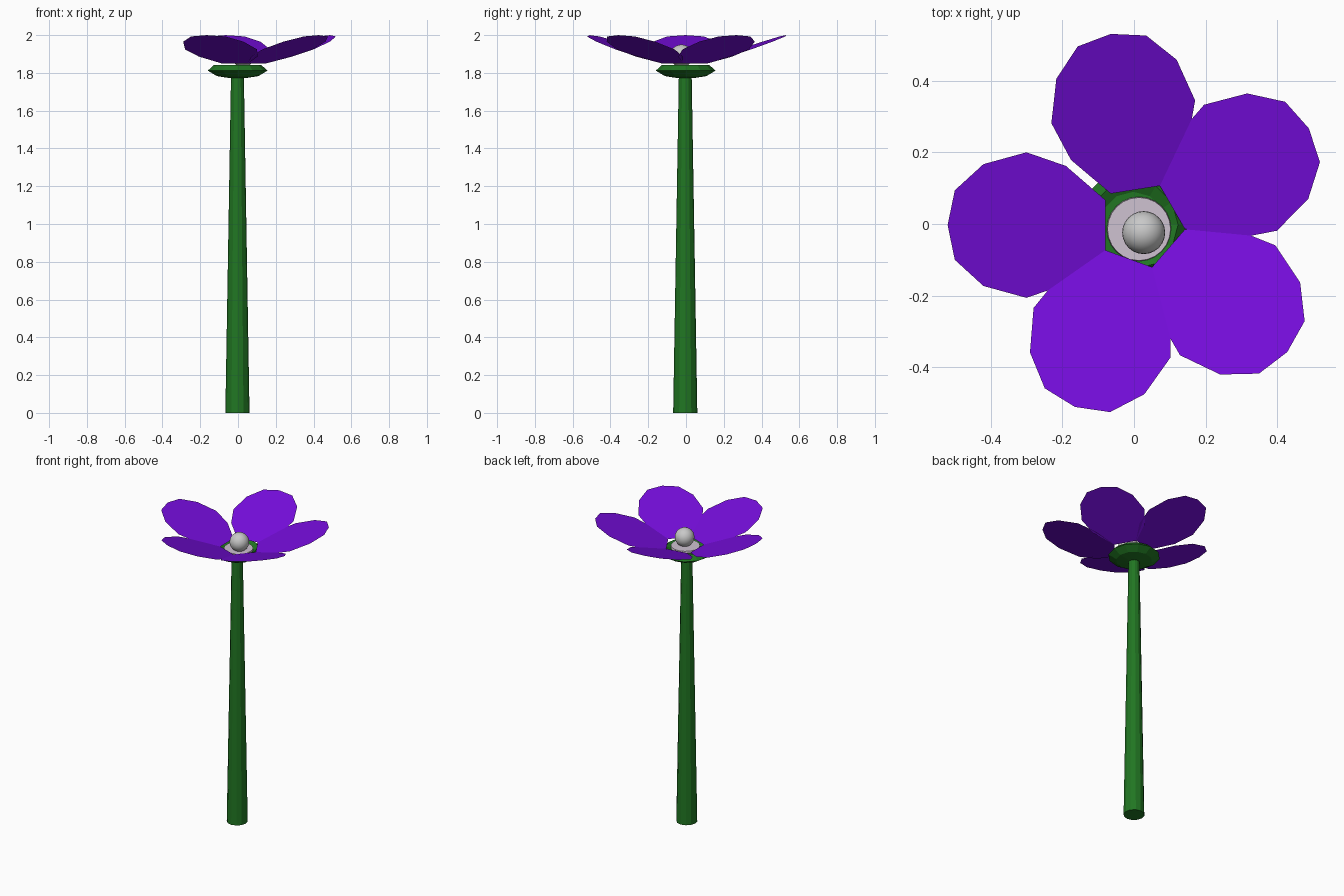
import bpy, bmesh
from math import sin, cos, pi, radians

if "Cube" in bpy.data.objects:
    bpy.data.objects.remove(bpy.data.objects["Cube"])


def material(name, rgb):
    m = bpy.data.materials.new(name)
    m.diffuse_color = (*rgb, 1)
    m.use_nodes = True
    m.node_tree.nodes["Principled BSDF"].inputs["Base Color"].default_value = m.diffuse_color
    return m


GREEN = material("leaf_green", (0.015, 0.18, 0.016))
PURPLE = material("petal_purple", (0.18, 0.004, 0.72))
PALE = material("pale_lilac", (0.62, 0.54, 0.64))
GREY = material("bud_grey", (0.58, 0.58, 0.58))


def finish(bm, name, mat):
    mesh = bpy.data.meshes.new(name)
    bm.to_mesh(mesh)
    bm.free()
    mesh.materials.append(mat)
    obj = bpy.data.objects.new(name, mesh)
    bpy.context.collection.objects.link(obj)
    return obj


def lathe(name, profile, centre, sides, mat):
    """Capped, flat-shaded solid of revolution from (radius, z) points."""
    bm = bmesh.new()
    rings = [[bm.verts.new((centre[0] + r * cos(2 * pi * i / sides),
                            centre[1] + r * sin(2 * pi * i / sides), z))
              for i in range(sides)] for r, z in profile]
    for a, b in zip(rings, rings[1:]):
        for i in range(sides):
            j = (i + 1) % sides
            bm.faces.new((a[i], a[j], b[j], b[i]))
    bm.faces.new(rings[0][::-1])
    bm.faces.new(rings[-1])
    return finish(bm, name, mat)


# Tapered stem
lathe("stem", [(0.064, 0), (0.034, 1.79)], (-0.003, -0.004), 12, GREEN)

# Shallow green cup holding the petals
lathe("calyx", [(0.04, 1.772), (0.11, 1.783), (0.158, 1.812), (0.125, 1.842),
                (0.092, 1.825)], (-0.002, -0.002), 12, GREEN)

# Pale disc in the cup and the round bud on it
lathe("flower_disc", [(0.085, 1.82), (0.09, 1.83), (0.088, 1.842)],
      (0.014, -0.014), 24, PALE)
bm = bmesh.new()
bmesh.ops.create_uvsphere(bm, u_segments=24, v_segments=14, radius=0.06)
bmesh.ops.translate(bm, verts=bm.verts, vec=(0.027, -0.024, 1.89))
for f in bm.faces:
    f.smooth = True
finish(bm, "centre_bud", GREY)

# Petals: one flat egg outline (distance out, half width), tilted upward
half = [(0.52, 0.097), (0.44, 0.17), (0.32, 0.203), (0.21, 0.165), (0.1, 0.07)]
outline = [(0.54, 0.0)] + half + [(r, -w) for r, w in reversed(half)]
for n, deg in enumerate((180, 99, 30, -41, -110)):
    a = radians(deg)
    bm = bmesh.new()
    bm.faces.new([bm.verts.new((0.02 + r * cos(a) - w * sin(a),
                                -0.003 + r * sin(a) + w * cos(a),
                                1.814 + 0.344 * r)) for r, w in outline])
    finish(bm, f"petal_{n + 1}", PURPLE)
